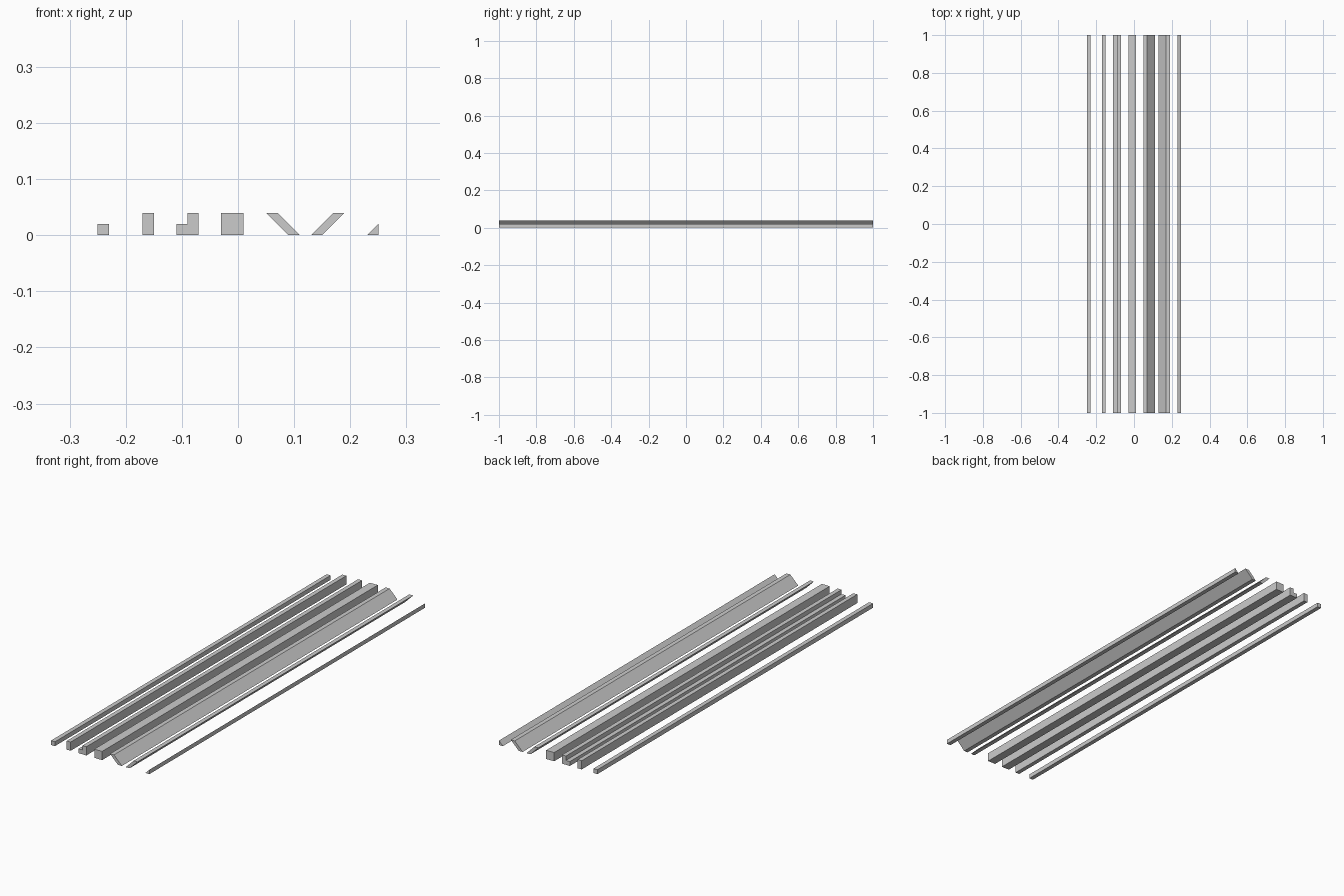
import bpy
import bmesh

if "Cube" in bpy.data.objects:
    bpy.data.objects.remove(bpy.data.objects["Cube"])

HALF_LENGTH = 1.0


def rect(x0, x1, height):
    return [(x0, 0), (x1, 0), (x1, height), (x0, height)]


def extrude_bar(name, profile):
    """Extrude an XZ profile along the full length of Y."""
    bm = bmesh.new()
    cap = bm.faces.new([bm.verts.new((x, -HALF_LENGTH, z)) for x, z in profile])
    result = bmesh.ops.extrude_face_region(bm, geom=[cap], use_keep_orig=True)
    moved = [g for g in result["geom"] if isinstance(g, bmesh.types.BMVert)]
    bmesh.ops.translate(bm, verts=moved, vec=(0, 2 * HALF_LENGTH, 0))
    bmesh.ops.recalc_face_normals(bm, faces=bm.faces)
    mesh = bpy.data.meshes.new(name)
    bm.to_mesh(mesh)
    bm.free()
    bpy.context.collection.objects.link(bpy.data.objects.new(name, mesh))


# Trim strips, each defined by its cross-section, from left to right
bars = {
    "small_square_strip": rect(-0.25, -0.23, 0.02),
    "tall_strip": rect(-0.17, -0.15, 0.04),
    "stepped_strip": [(-0.11, 0), (-0.07, 0), (-0.07, 0.04),
                      (-0.09, 0.04), (-0.09, 0.02), (-0.11, 0.02)],
    "large_square_strip": rect(-0.03, 0.01, 0.04),
    "left_leaning_strip": [(0.09, 0), (0.11, 0), (0.07, 0.04), (0.05, 0.04)],
    "right_leaning_strip": [(0.13, 0), (0.15, 0), (0.19, 0.04), (0.17, 0.04)],
    "triangular_strip": [(0.23, 0), (0.25, 0), (0.25, 0.02)],
}
for name, profile in bars.items():
    extrude_bar(name, profile)
